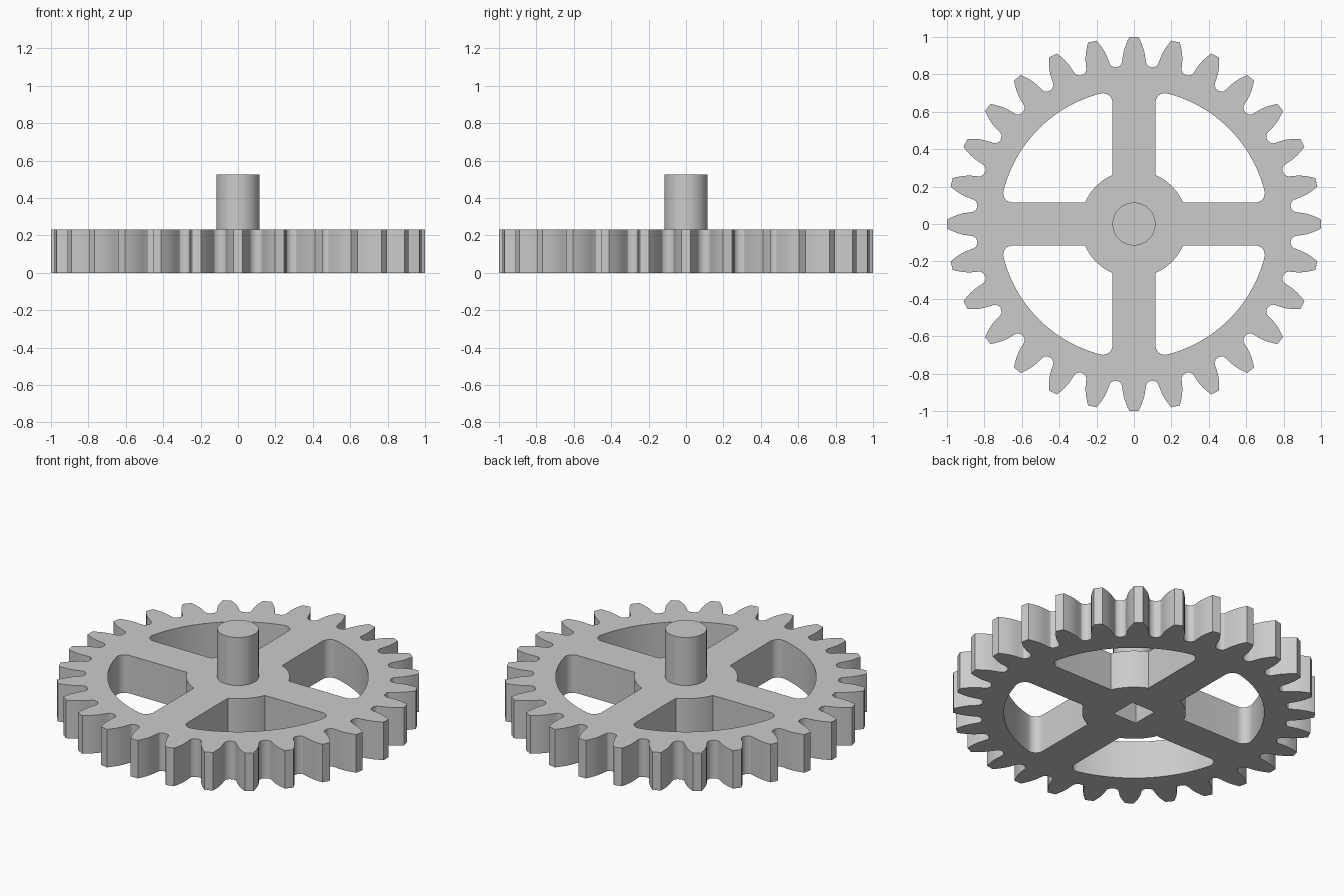
import bpy
import bmesh
from math import sin, cos, asin, pi, radians, sqrt, hypot, atan2

cube = bpy.data.objects.get("Cube")
if cube:
    bpy.data.objects.remove(cube, do_unlink=True)

TEETH = 28
THICK = 0.232
SPOKE = 0.115       # half width of a spoke, also the shaft radius
HUB, RIM = 0.286, 0.72
FILLET = 0.05
SOCKET = 0.08       # half width of the square socket

grey = bpy.data.materials.new("light_grey")
grey.use_nodes = True
grey.diffuse_color = (0.6, 0.6, 0.6, 1)
grey.node_tree.nodes["Principled BSDF"].inputs["Base Color"].default_value = (0.6, 0.6, 0.6, 1)


def arc(cx, cy, r, a0, a1, n):
    return [(cx + r * cos(a0 + (a1 - a0) * i / n),
             cy + r * sin(a0 + (a1 - a0) * i / n)) for i in range(n + 1)]


def turn(points, a):
    return [(x * cos(a) - y * sin(a), x * sin(a) + y * cos(a)) for x, y in points]


def finish(obj):
    obj.data.materials.clear()
    obj.data.materials.append(grey)
    bpy.ops.object.select_all(action='DESELECT')
    obj.select_set(True)
    bpy.context.view_layer.objects.active = obj
    bpy.ops.object.shade_smooth_by_angle(angle=radians(30))


# Tooth flank as (radius, half width), from root to tip
flank = [(0.847, 0.078), (0.857, 0.067), (0.872, 0.063), (0.89, 0.061),
         (0.92, 0.056), (0.95, 0.047), (0.98, 0.034), (1.0, 0.024)]
tooth = [(sqrt(r * r - w * w), -w) for r, w in flank]
tooth += [(x, -y) for x, y in reversed(tooth)]
tooth.append((0.843 * cos(pi / TEETH), 0.843 * sin(pi / TEETH)))
outline = [p for i in range(TEETH) for p in turn(tooth, 2 * pi * i / TEETH)]

# Opening between two spokes, with rounded outer corners
c = SPOKE + FILLET
d = sqrt((RIM - FILLET) ** 2 - c * c)
low = atan2(c, d)
hub_a = asin(SPOKE / HUB)
window = arc(d, c, FILLET, -pi / 2, low, 8)
window += arc(0, 0, RIM, low, pi / 2 - low, 32)[1:]
window += arc(c, d, FILLET, pi / 2 - low, pi, 8)[1:]
window += arc(0, 0, HUB, pi / 2 - hub_a, hub_a, 12)

s = SOCKET
loops = [outline, [(-s, -s), (s, -s), (s, s), (-s, s)]]
loops += [turn(window, i * pi / 2) for i in range(4)]

# Gear wheel: filled flat profile given thickness
curve = bpy.data.curves.new("gear_wheel", 'CURVE')
curve.dimensions = '2D'
curve.fill_mode = 'BOTH'
curve.extrude = THICK / 2
for pts in loops:
    spline = curve.splines.new('POLY')
    spline.points.add(len(pts) - 1)
    for point, (x, y) in zip(spline.points, pts):
        point.co = (x, y, 0, 1)
    spline.use_cyclic_u = True
wheel = bpy.data.objects.new("gear_wheel", curve)
bpy.context.collection.objects.link(wheel)
bpy.ops.object.select_all(action='DESELECT')
wheel.select_set(True)
bpy.context.view_layer.objects.active = wheel
bpy.ops.object.convert(target='MESH')
wheel = bpy.context.view_layer.objects.active
bm = bmesh.new()
bm.from_mesh(wheel.data)
bmesh.ops.remove_doubles(bm, verts=bm.verts, dist=0.0001)
bmesh.ops.translate(bm, verts=bm.verts, vec=(0, 0, THICK / 2))
bmesh.ops.recalc_face_normals(bm, faces=bm.faces)
bm.to_mesh(wheel.data)
bm.free()
finish(wheel)

# Shaft: its lower end closes the socket inside the hub
base, top = 0.2, 0.525
bpy.ops.mesh.primitive_cylinder_add(vertices=48, radius=SPOKE, depth=top - base,
                                    location=(0, 0, (top + base) / 2))
shaft = bpy.context.active_object
shaft.name = "shaft"
finish(shaft)
